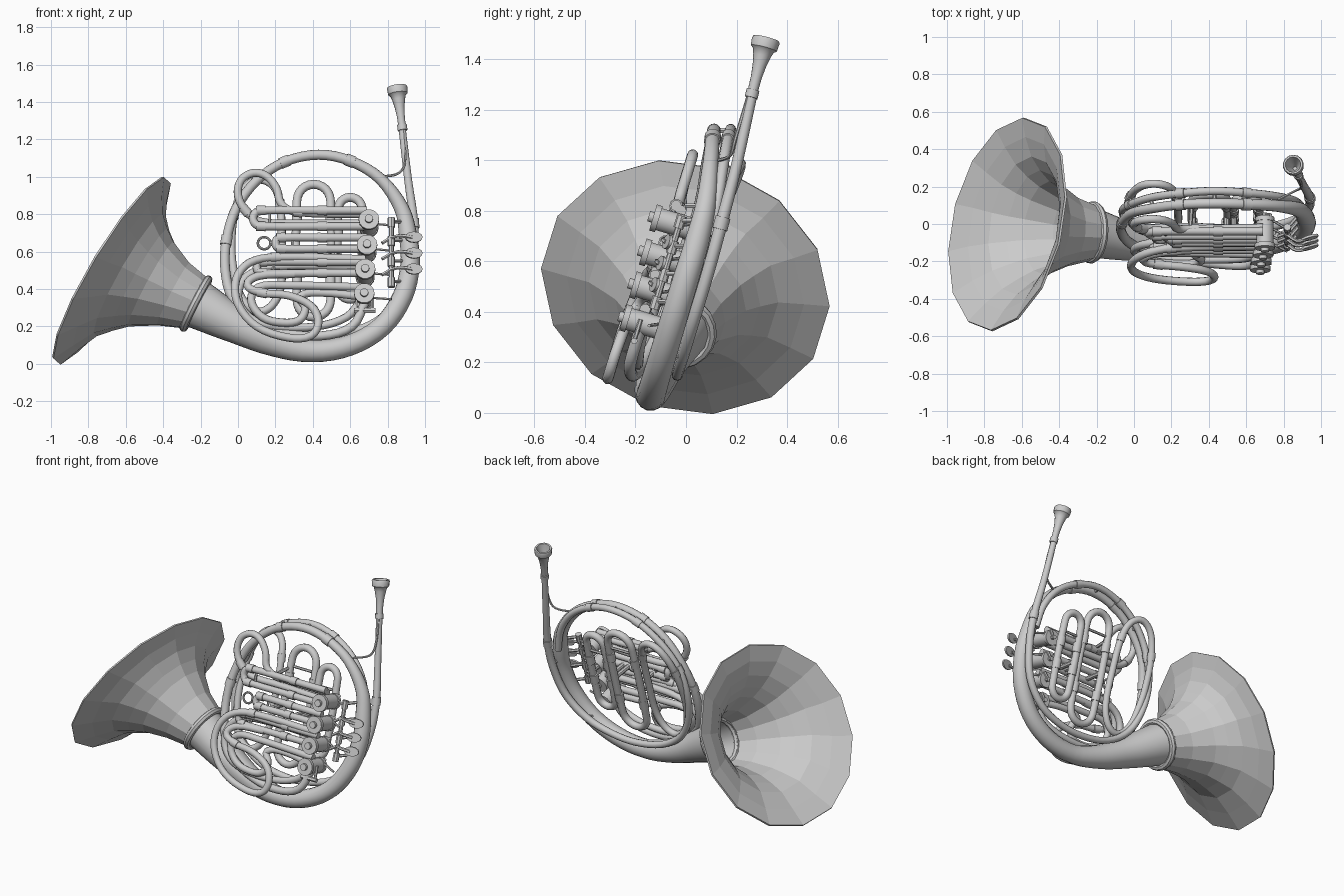
import bpy, bmesh, math
from mathutils import Vector as V

if "Cube" in bpy.data.objects:
    bpy.data.objects.remove(bpy.data.objects["Cube"])

AXIS = V((0, -.958, .287))          # normal of the tilted instrument plane


def P(x, z, d=0):
    """Front-view position on the tilted plane, d = depth offset towards the back."""
    return V((x, -.16 + .3 * z + d, z))


def loft(name, rings, sides=10, caps=True, closed=False, phase=0):
    """Skin circular rings given as (centre, normal, radius)."""
    bm = bmesh.new()
    ref, loops = V((0, 1, 0)), []
    if abs(rings[0][1].normalized().y) > .9:
        ref = V((1, 0, 0))
    for c, n, r in rings:
        n = n.normalized()
        ref = (ref - n * ref.dot(n)).normalized()
        b = n.cross(ref)
        loops.append([bm.verts.new(c + (ref * math.cos(a) + b * math.sin(a)) * r)
                      for a in (2 * math.pi * i / sides + phase for i in range(sides))])
    pairs = list(zip(loops, loops[1:]))
    if closed:
        pairs.append((loops[-1], loops[0]))
    for p, q in pairs:
        for i in range(sides):
            j = (i + 1) % sides
            bm.faces.new((p[i], p[j], q[j], q[i]))
    if caps and not closed:
        bm.faces.new(loops[0][::-1])
        bm.faces.new(loops[-1])
    bmesh.ops.recalc_face_normals(bm, faces=bm.faces)
    me = bpy.data.meshes.new(name)
    bm.to_mesh(me)
    bm.free()
    ob = bpy.data.objects.new(name, me)
    bpy.context.collection.objects.link(ob)
    return ob


def rod(name, a, b, r, sides=10, r2=None):
    return loft(name, [(a, b - a, r), (b, b - a, r if r2 is None else r2)], sides)


def tube(name, pts, sub=4, sides=10, closed=False, caps=True, ferrules=()):
    """Smooth tube through (x, z, depth, radius) points, with optional ferrules."""
    k = [(P(x, z, d), r) for x, z, d, r in pts]
    n = len(k)
    out = []
    for i in range(n if closed else n - 1):
        g = lambda j: k[j % n] if closed else k[max(0, min(n - 1, j))]
        (p0, _), (p1, r1), (p2, r2), (p3, _) = g(i - 1), g(i), g(i + 1), g(i + 2)
        l = (p2 - p1).length
        m1 = (p2 - p0).normalized() * l
        m2 = (p3 - p1).normalized() * l
        for s in range(sub):
            t = s / sub
            c = (p1 * (2*t**3 - 3*t*t + 1) + m1 * (t**3 - 2*t*t + t)
                 + p2 * (3*t*t - 2*t**3) + m2 * (t**3 - t*t))
            out.append((c, r1 + (r2 - r1) * t))
    if not closed:
        out.append(k[-1])
    m = len(out)
    rings = []
    for i, (c, r) in enumerate(out):
        a = out[(i - 1) % m] if closed else out[max(0, i - 1)]
        b = out[(i + 1) % m] if closed else out[min(m - 1, i + 1)]
        rings.append((c, b[0] - a[0], r))
    for f in ferrules:
        c, t, r = rings[f * sub]
        t = t.normalized() * .025
        rod(name + "_ferrule", c - t, c + t, r + .005, sides)
    return loft(name, rings, sides, caps, closed)


def torus(name, c, n, R, r, sides=16):
    n = n.normalized()
    u = n.orthogonal().normalized()
    w = n.cross(u)
    rings = []
    for i in range(sides):
        a = 2 * math.pi * i / sides
        e = u * math.cos(a) + w * math.sin(a)
        rings.append((c + e * R, n.cross(e), r))
    return loft(name, rings, 8, closed=True)


# Bell flare, faceted with a thin wall
n0, n1 = V((-.842, .19, .505)), V((-.88, .05, .45))
flare = [(-.682, 0, .502, .578), (-.64, 0, .491, .472), (-.588, -.008, .482, .373),
         (-.53, -.015, .455, .305), (-.47, -.02, .43, .25), (-.35, -.035, .375, .18),
         (-.23, -.045, .325, .14)]
rings = [(V(f[:3]), n0.lerp(n1, i / 6), f[3]) for i, f in enumerate(flare)]
bell = loft("bell", rings, 14, caps=False, phase=math.radians(2))
mod = bell.modifiers.new("wall", 'SOLIDIFY')
mod.thickness, mod.offset = .012, -1
torus("bell_collar", V((-.225, -.045, .322)), n1, .146, .022, 20)

# Tapered bow running into the main ring and round to the lowest valve
R = .026
bow = [(-.23, .325, .018, .136), (0, .202, 0, .099), (.2, .112, 0, .076), (.4, .068, 0, .06),
       (.6, .1, 0, .057), (.77, .2, 0, .055), (.88, .36, 0, .054), (.92, .53, 0, .052),
       (.91, .68, 0, .049), (.875, .83, -.01, .04), (.76, .99, -.04, .031),
       (.6, 1.085, -.06, .028), (.43, 1.118, -.065, .027), (.25, 1.08, -.06, R),
       (.1, .98, -.05, R), (-.01, .83, -.03, R), (-.062, .66, -.03, R), (-.068, .5, -.03, R),
       (-.03, .35, -.04, R), (.07, .24, -.06, R), (.25, .165, -.08, .024),
       (.45, .15, -.1, .024), (.61, .2, -.12, .024), (.68, .33, -.12, .024)]
tube("bell_bow_and_ring", bow, 4, 14, caps=False, ferrules=(11, 13, 16))

# Leadpipe and second ring
S = .022
lead = [(.875, 1.28, .043, .02), (.91, .98, .066, .022), (.94, .75, .075, .025),
        (.935, .57, .08, .025), (.88, .37, .08, .025), (.75, .23, .08, .024),
        (.58, .165, .08, S), (.4, .15, .08, S), (.2, .19, .07, S), (.04, .3, .06, S),
        (-.04, .46, .05, S), (-.06, .64, .04, S), (-.02, .81, .02, S), (.09, .97, .01, S),
        (.25, 1.08, 0, S), (.43, 1.122, 0, S), (.6, 1.09, 0, S), (.75, 1.0, .01, S),
        (.85, .86, .03, S), (.89, .7, .05, S)]
tube("leadpipe_and_ring", lead, 4, 10, ferrules=(2, 12, 14, 16))

# Mouthpiece, turned profile with hollow cup
a, b = V((.878, .262, 1.265)), V((.85, .318, 1.482))
cup = [(0, .02), (.3, .022), (.5, .027), (.68, .035), (.78, .042), (.82, .053), (.96, .056),
       (1, .052), (1, .042), (.85, .032), (.62, .01)]
loft("mouthpiece", [(a.lerp(b, t), b - a, r) for t, r in cup], 14)
rod("mouthpiece_collar", a - (b - a) * .08, a + (b - a) * .06, .026, 12)
tube("leadpipe_hook", [(.885, 1.25, .03, .007), (.893, 1.08, .03, .007),
                       (.86, 1.02, .03, .007), (.77, 1.0, -.01, .007)], 4, 6)

# Rotary valves
D = -.125
valves = [(.70, .77), (.69, .635), (.68, .505), (.675, .375)]
for x, z in valves:
    cap = P(x, z, -.19)
    rod("valve_body", cap - AXIS * .145, cap, .046, 14)
    rod("valve_cap", cap - AXIS * .012, cap + AXIS * .012, .055, 14)
    rod("valve_knob", cap, cap + AXIS * .03, .022, 10)
    back = cap - AXIS * .145
    rod("valve_back_cap", back - AXIS * .015, back + AXIS * .01, .051, 14)
    rod("valve_stop", back, back - AXIS * .04, .014, 8)
    # linkage to the levers
    e = P(.82, z - .03, -.09)
    rod("link_rod", back - AXIS * .025 + V((0, 0, .03)), e, .007, 6)
    rod("link_arm", back - AXIS * .03, back - AXIS * .03 + V((.03, 0, .045)), .009, 6)
rod("valve_foot_plate", P(.62, .285, -.13), P(.735, .285, -.13), .014, 6)
for x in (.635, .72):
    rod("foot_plate_post", P(x, .285, -.13), P(x, .37, -.13), .009, 6)

# Horizontal valve slides
for x, hi, lo in ((.08, .82, .735), (.2, .675, .615), (.1, .545, .485)):
    h = (hi - lo) / 2
    mid = (hi + lo) / 2
    tube("valve_slide", [(.69, hi, D, S), (.45, hi, D, S), (x + h, hi, D, S),
                         (x + h * .3, mid + h * .7, D, S), (x, mid, D, S),
                         (x + h * .3, mid - h * .7, D, S), (x + h, lo, D, S),
                         (.45, lo, D, S), (.69, lo, D, S)], 3, 10, ferrules=(1, 2, 6, 7))
    rod("slide_brace", P(x + .09, hi, D), P(x + .09, lo, D), .008, 6)
torus("pull_ring", P(.14, .645, D), AXIS, .034, .007)
rod("pull_ring_post", P(.17, .645, D), P(.21, .645, D), .012, 8)

# Upper left crook in front of the ring
tube("upper_crook", [(.69, .8, -.1, S), (.32, .81, -.11, S), (.235, .85, -.12, S),
                     (.205, .94, -.12, S), (.15, 1.005, -.12, S), (.08, 1.02, -.12, S),
                     (.015, .98, -.12, S), (.0, .9, -.12, S), (.04, .82, -.11, S),
                     (.12, .76, -.09, S), (.3, .75, -.08, S), (.69, .75, -.1, S)],
     4, 10, ferrules=(1, 8))

# Rear crook, a closed oval leaning back from the ring
tube("rear_crook", [(-.035, .62, .045, S), (-.02, .8, .065, S), (.03, .93, .08, S),
                    (.11, .985, .08, S), (.19, .95, .07, S), (.225, .85, .05, S),
                    (.235, .62, .035, S), (.23, .42, .03, S), (.18, .31, .03, S),
                    (.1, .28, .03, S), (.02, .35, .03, S), (-.02, .48, .035, S)],
     4, 10, closed=True, ferrules=(1, 5))

# Lower front crooks, the first bulging forward
tube("lower_front_crook", [(.68, .56, D, S), (.2, .57, -.14, S), (.06, .54, -.16, S),
                           (-.01, .45, -.18, S), (.0, .32, -.19, S), (.1, .2, -.19, S),
                           (.27, .14, -.19, S), (.39, .15, -.19, S), (.43, .225, -.19, S),
                           (.39, .31, -.185, S), (.27, .365, -.18, S), (.13, .38, -.17, S),
                           (.05, .42, -.16, S), (.11, .47, -.14, S), (.3, .48, D, S)],
     4, 10, ferrules=(1, 11))
tube("lower_inner_crook", [(.68, .41, D, S), (.25, .42, -.12, S), (.11, .41, -.12, S),
                           (.07, .34, -.12, S), (.13, .25, -.12, S), (.24, .22, -.12, S),
                           (.33, .235, -.12, S), (.36, .3, -.12, S), (.33, .36, -.11, S),
                           (.45, .38, -.1, S), (.66, .36, -.11, S)], 4, 10)
tube("lower_outer_crook", [(.66, .52, -.09, S), (.2, .52, -.09, S), (.05, .47, -.09, S),
                           (.0, .36, -.09, S), (.06, .25, -.09, S), (.2, .2, -.09, S),
                           (.42, .2, -.09, S), (.58, .25, -.1, S), (.66, .34, -.11, S)], 4, 10)

# Upright oval slides at the back
for x0, x1, z0, z1 in ((.315, .495, .25, .96), (.535, .665, .345, .89)):
    c, h = (x0 + x1) / 2, (x1 - x0) / 2
    pts = []
    for end, sg in ((z1 - h, 1), (z0 + h, -1)):
        for ang in (0, 45, 90, 135, 180):
            t = math.radians(ang)
            pts.append((c + sg * h * math.cos(t), end + sg * h * math.sin(t), .03, .024))
    tube("rear_oval_slide", pts, 3, 10, closed=True)
    rod("oval_brace", P(x0, z1 - .13, .03), P(x1, z1 - .13, .03), .009, 6)
    for x in (x0, x1):
        for z in (z1 - .2, z0 + .2):
            rod("oval_ferrule", P(x, z - .03, .03), P(x, z + .03, .03), .029, 10)
        rod("oval_to_valve_stub", P(x, .6, .03), P(x, .62, D), .016, 8)

# Levers on an upright axle
rod("lever_axle", P(.82, .43, -.09), P(.82, .77, -.09), .013, 8)
for z in (.44, .55, .66, .76):
    rod("axle_post", P(.82, z, -.09), P(.88, z, -.02), .01, 6)
    rod("axle_sleeve", P(.82, z - .03, -.09), P(.82, z + .02, -.09), .02, 8)
for z in (.675, .59, .505):
    tube("lever_arm", [(.82, z, -.1, .01), (.87, z + .01, -.135, .01),
                       (.93, z, -.118, .012)], 3, 6)
    # long thin touch plate, angled back towards its tip
    pad = rod("lever_paddle", V((0, 0, 0)), AXIS * .012, .03, 12)
    pad.scale.x = 1.6
    pad.rotation_euler.z = math.radians(16)
    pad.location = P(.938, z, -.11)
    rod("lever_spur", P(.82, z, -.09), P(.77, z - .03, -.1), .01, 6)

# Braces tying rings and tubing together
for p, q in (((.43, 1.115, -.065), (.43, 1.12, 0)), ((-.06, .66, -.03), (-.06, .64, .04)),
             ((.1, .98, -.05), (.09, .97, .01)), ((.91, .6, 0), (.935, .6, .08)),
             ((.75, .22, 0), (.75, .23, .08)), ((.3, .82, -.12), (.31, .82, .03)),
             ((.05, .23, -.06), (.05, .2, 0))):
    rod("brace", P(*p), P(*q), .011, 6)

# Smooth the tubing, keep the bell faceted
for ob in bpy.context.scene.objects:
    ob.select_set(ob is not bell)
    if ob is not bell:
        bpy.context.view_layer.objects.active = ob
bpy.ops.object.shade_smooth_by_angle(angle=math.radians(40))
